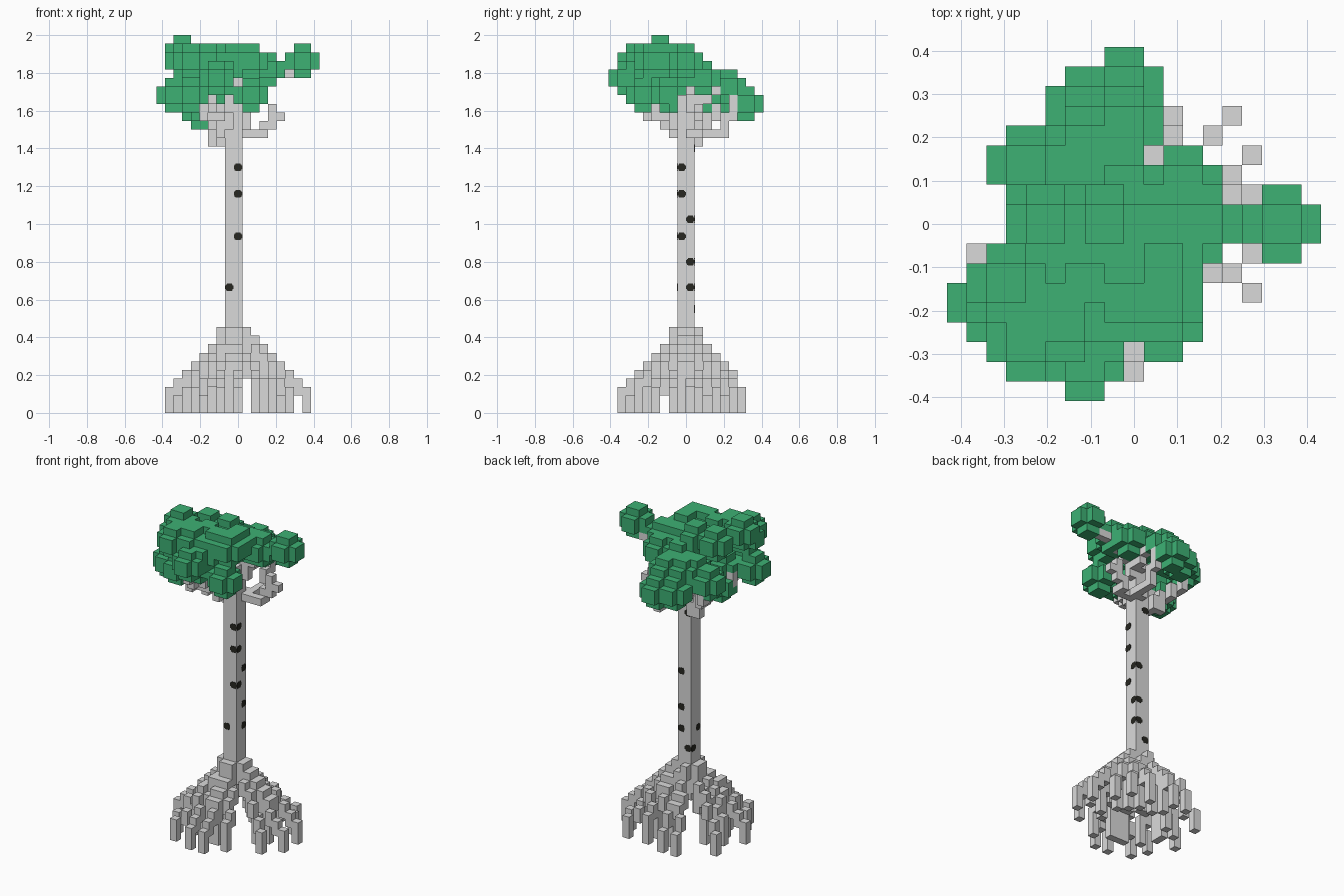
import bpy, bmesh, math
from mathutils import Vector

U = 1 / 22                                  # edge of one block
ORIGIN = Vector((-9.5 * U, -9 * U, 0))      # corner of block (0, 0, 0)

if "Cube" in bpy.data.objects:
    bpy.data.objects.remove(bpy.data.objects["Cube"], do_unlink=True)


def material(name, color):
    m = bpy.data.materials.new(name)
    m.use_nodes = True
    m.diffuse_color = (*color, 1)
    m.node_tree.nodes["Principled BSDF"].inputs["Base Color"].default_value = (*color, 1)
    return m


BARK = material("pale grey bark", (0.70, 0.70, 0.70))
LEAF = material("leaf green", (0.047, 0.44, 0.175))
DARK = material("dark bark mark", (0.02, 0.02, 0.015))


def finish(name, bm, mat):
    mesh = bpy.data.meshes.new(name)
    bm.to_mesh(mesh)
    bm.free()
    mesh.materials.append(mat)
    bpy.context.collection.objects.link(bpy.data.objects.new(name, mesh))


def add_box(bm, lo, hi):
    """Box between two corners; returns its faces."""
    lo, hi = Vector(lo), Vector(hi)
    verts = bmesh.ops.create_cube(bm, size=1)["verts"]
    for v in verts:
        v.co = (lo + hi) / 2 + v.co * (hi - lo)
    return {f for v in verts for f in v.link_faces}


def block_object(name, cells, mat):
    """Mesh of unit blocks, keeping only the outer faces."""
    bm = bmesh.new()
    hidden = []
    for cell in sorted(cells):
        corner = Vector(cell)
        for f in add_box(bm, corner, corner + Vector((1, 1, 1))):
            f.normal_update()
            if tuple(round(c) for c in corner + f.normal) in cells:
                hidden.append(f)
    bmesh.ops.delete(bm, geom=hidden, context="FACES")
    bmesh.ops.remove_doubles(bm, verts=bm.verts, dist=0.01)
    for v in bm.verts:
        v.co = ORIGIN + v.co * U
    finish(name, bm, mat)


def walk(points):
    """Blocks along a path, face to face."""
    cells = {points[0]}
    for a, b in zip(points, points[1:]):
        pos = list(a)
        steps = max(abs(q - p) for p, q in zip(a, b))
        for s in range(1, steps + 1):
            for axis in range(3):
                pos[axis] = round(a[axis] + (b[axis] - a[axis]) * s / steps)
                cells.add(tuple(pos))
    return cells


# Trunk
bm = bmesh.new()
add_box(bm, ORIGIN + Vector((8, 8, 5)) * U, ORIGIN + Vector((10, 10, 37)) * U)
finish("trunk", bm, BARK)

# Bark marks: an eight-sided plate on both faces beside a trunk corner
TX, OUT, BACK = -U / 2, U + 0.0015, U - 0.004
marks = [(1, -1, (1.30, 1.16, 0.935)), (1, 1, (1.025, 0.80, 0.665)),
         (-1, -1, (0.665,)), (-1, 1, (1.40, 0.55))]
bm = bmesh.new()
for sx, sy, heights in marks:
    for z in heights:
        for edge, half in ((0.009, 0.020), (0.005, 0.016), (0.0, 0.010)):
            along, through = (U - 0.045 + edge, U - edge), (BACK, OUT)
            for rx, ry in ((along, through), (through, along)):
                xs = sorted(TX + sx * r for r in rx)
                ys = sorted(sy * r for r in ry)
                add_box(bm, (xs[0], ys[0], z - half), (xs[1], ys[1], z + half))
finish("bark_marks", bm, DARK)


def root(end):
    """Stepped strand running out and down from the trunk to the ground."""
    cells = set()
    dx, dy = end[0] + 0.5 - 9, end[1] + 0.5 - 9
    reach = math.hypot(dx, dy)
    steps = round(max(abs(dx), abs(dy)))
    for s in range(1, steps + 1):
        t = s / steps
        i, j = math.floor(9 + dx * t), math.floor(9 + dy * t)
        top = round(10.4 * (1 - 0.76 * max(t - 1 / reach, 0) ** 0.8))
        low = 0 if s == steps else max(top - 2, 0)
        cells |= {(i, j, k) for k in range(low, top)}
    return cells


# Roots: two fans with gaps between them, plus shorter strands in between
fans = [[(15, 5), (17, 7), (17, 10), (15, 12), (14, 14), (11, 14), (8, 15), (6, 15)],
        [(2, 12), (3, 9), (1, 7), (3, 4), (4, 2), (7, 1), (9, 1), (11, 3)]]
roots = set()
for fan in fans:
    for end in fan:
        roots |= root(end)
    for a, b in zip(fan, fan[1:]):
        roots |= root([round(8.5 + 0.66 * ((p + q) / 2 - 8.5)) for p, q in zip(a, b)])
block_object("roots", roots, BARK)

# Branches
paths = [
    [(9, 9, 32), (11, 9, 32), (13, 10, 34), (14, 10, 34)],
    [(13, 10, 34), (13, 10, 35)],
    [(9, 9, 32), (10, 12, 32), (10, 13, 33), (10, 14, 36)],
    [(8, 9, 31), (6, 10, 31)],
    [(7, 10, 32), (5, 11, 34), (4, 12, 36)],
    [(8, 8, 32), (6, 6, 34), (5, 4, 35)],
    [(8, 8, 33), (7, 5, 35), (6, 2, 36)],
    [(8, 8, 33), (4, 7, 35), (3, 7, 36)],
    [(9, 9, 35), (11, 9, 38), (12, 9, 39), (15, 9, 39)],
    [(9, 9, 36), (9, 9, 38)],
    [(9, 9, 36), (10, 12, 37)],
]
block_object("branches", set().union(*(walk(p) for p in paths)), BARK)

# Foliage: small rounded clumps, four blocks across
clumps = [(17, 9, 41), (3, 6, 42), (3, 5, 41), (13, 9, 40), (12, 11, 39),
          (11, 7, 41), (8, 9, 41), (7, 6, 41), (6, 4, 41), (4, 3, 41),
          (7, 2, 39), (8, 4, 40), (11, 4, 37), (11, 5, 41), (2, 5, 37),
          (4, 4, 37), (7, 4, 38), (5, 8, 35), (5, 9, 41), (4, 12, 37),
          (6, 12, 38), (8, 12, 38), (9, 14, 38), (7, 13, 38), (7, 15, 36),
          (9, 16, 36), (9, 11, 39), (5, 5, 41), (9, 5, 41), (5, 7, 37),
          (11, 9, 40)]
foliage = set()
span = range(-2, 2)
for x, y, z in clumps:
    for d in ((a, b, c) for a in span for b in span for c in span):
        if sum(v in (-2, 1) for v in d) <= 1:
            foliage.add((x + d[0], y + d[1], z + d[2]))
block_object("foliage", foliage, LEAF)
